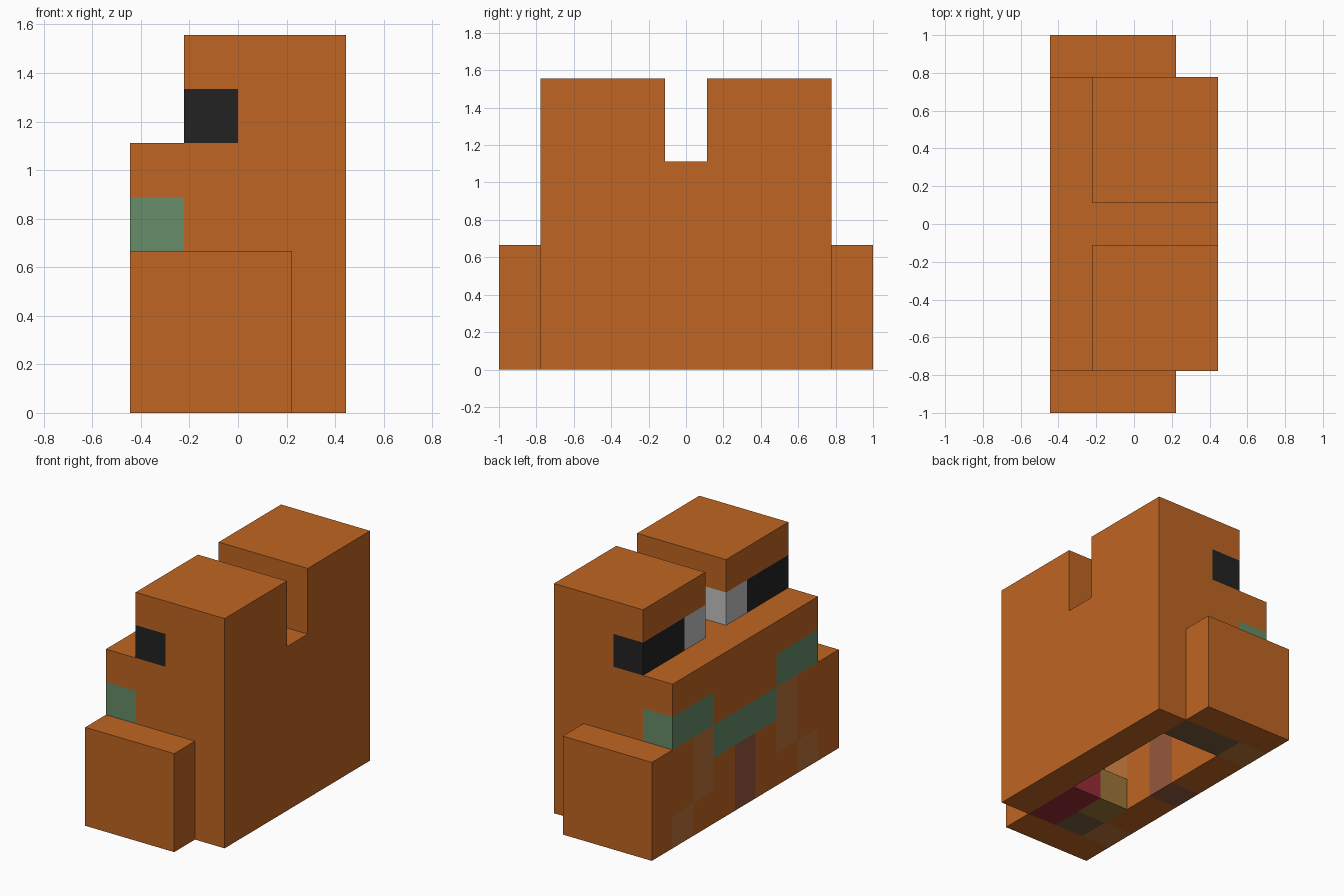
import bpy
import bmesh
import math
from mathutils import Vector

UNIT = 2 / 9  # size of one building cube

if "Cube" in bpy.data.objects:
    bpy.data.objects.remove(bpy.data.objects["Cube"], do_unlink=True)


def material(name, color):
    mat = bpy.data.materials.new(name)
    mat.use_nodes = True
    mat.diffuse_color = (*color, 1)
    mat.node_tree.nodes["Principled BSDF"].inputs["Base Color"].default_value = (*color, 1)
    return mat


MATS = {
    "orange": material("orange", (0.52, 0.13, 0.016)),
    "green": material("sage green", (0.133, 0.262, 0.144)),
    "tan": material("tan", (0.49, 0.17, 0.04)),
    "mauve": material("mauve brown", (0.305, 0.098, 0.045)),
    "red": material("dark red", (0.32, 0.026, 0.037)),
    "olive": material("olive", (0.34, 0.184, 0.038)),
    "dark": material("dark olive", (0.178, 0.107, 0.045)),
    "black": material("black", (0.016, 0.016, 0.016)),
    "white": material("light grey", (0.54, 0.54, 0.54)),
}

cells = {}  # (x, y, z) cube position -> (part, colour)


def span(r):
    return range(r, r + 1) if isinstance(r, int) else range(r[0], r[1] + 1)


def fill(part, color, xs, ys, zs):
    """Fill a block of cubes; each range is an index or an inclusive pair."""
    for x in span(xs):
        for y in span(ys):
            for z in span(zs):
                cells[x, y, z] = (part, color)


def carve(xs, ys, zs):
    for x in span(xs):
        for y in span(ys):
            for z in span(zs):
                cells.pop((x, y, z), None)


# Body, hollow from below
fill("body", "orange", (0, 3), (-3, 3), (0, 4))
carve((1, 2), (-2, 2), (0, 3))

for side, s in (("front", -1), ("back", 1)):
    # Side arm and raised brow block
    fill(side + "_arm", "orange", (0, 2), 4 * s, (0, 2))
    for y in (1, 2, 3):
        fill(side + "_brow", "orange", (1, 3), y * s, (5, 6))
    # Eye: two dark cubes outside, one pale cube inside
    fill(side + "_eye", "white", 1, s, 5)
    for y in (2, 3):
        fill(side + "_eye", "black", 1, y * s, 5)
        fill("lip", "green", 0, y * s, 3)
    # Cheek marks
    fill(side + "_cheek_mark", "tan", 0, 2 * s, (1, 2))
    fill(side + "_cheek_mark", "tan", 0, 3 * s, 0)

# Middle of the lip and chin mark
fill("lip", "green", 0, (-1, 1), 2)
fill("chin_mark", "mauve", 0, 0, (0, 1))

# Coloured cubes on the underside
fill("underside_back", "dark", (1, 2), 3, 0)
fill("underside_front", "dark", 1, -3, 0)
fill("underside_olive", "olive", 1, -2, 0)
fill("underside_red", "red", 2, (-3, -2), 0)

AXES = [Vector(a) * s for a in ((1, 0, 0), (0, 1, 0), (0, 0, 1)) for s in (-1, 1)]


def build(part):
    """Skin the exposed cube faces of one part and merge the flat areas."""
    colors = sorted({c for p, c in cells.values() if p == part})
    bm = bmesh.new()
    for pos, (owner, color) in cells.items():
        if owner != part:
            continue
        center = Vector((pos[0] - 1.5, pos[1], pos[2] + 0.5))
        for n in AXES:
            if tuple(int(a + b) for a, b in zip(pos, n)) in cells:
                continue
            u = Vector((n.y, n.z, n.x))
            v = n.cross(u)
            corners = [center + (n + u * a + v * b) / 2
                       for a, b in ((-1, -1), (1, -1), (1, 1), (-1, 1))]
            face = bm.faces.new([bm.verts.new(c * UNIT) for c in corners])
            face.material_index = colors.index(color)
    bmesh.ops.remove_doubles(bm, verts=bm.verts, dist=0.001)
    bmesh.ops.dissolve_limit(bm, angle_limit=math.radians(1), verts=bm.verts,
                             edges=bm.edges, delimit={'MATERIAL'})
    mesh = bpy.data.meshes.new(part)
    bm.to_mesh(mesh)
    bm.free()
    for c in colors:
        mesh.materials.append(MATS[c])
    bpy.context.collection.objects.link(bpy.data.objects.new(part, mesh))


for part in sorted({p for p, c in cells.values()}):
    build(part)
